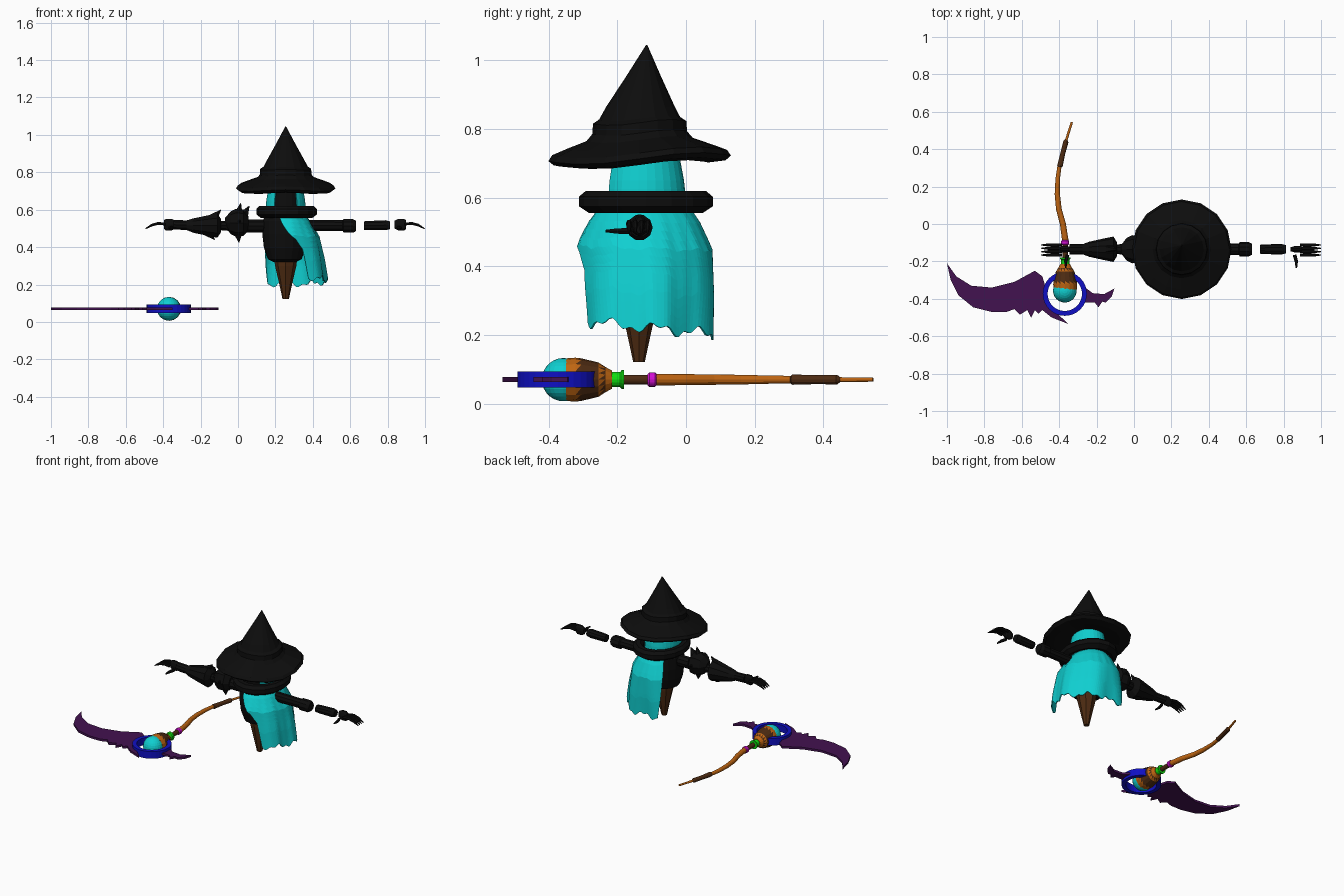
import bpy, bmesh, math
from math import sin, cos, pi, radians
from mathutils import Vector

start_cube = bpy.data.objects.get("Cube")
if start_cube:
    bpy.data.objects.remove(start_cube, do_unlink=True)


def material(name, *rgb):
    mat = bpy.data.materials.new(name)
    mat.use_nodes = True
    mat.diffuse_color = (*rgb, 1)
    mat.node_tree.nodes["Principled BSDF"].inputs["Base Color"].default_value = (*rgb, 1)
    return mat


black = material("black cloth", .004, .004, .004)
cyan = material("cyan", .005, .62, .63)
brown = material("dark brown", .075, .024, .006)
orange = material("orange wood", .52, .13, .006)
blue = material("blue", .005, .005, .55)
green = material("green", .005, .75, .005)
magenta = material("magenta", .65, .005, .65)
purple = material("dark purple", .055, .006, .08)
parts = []


def finish(name, bm, *mats):
    bmesh.ops.recalc_face_normals(bm, faces=bm.faces)
    mesh = bpy.data.meshes.new(name)
    bm.to_mesh(mesh)
    bm.free()
    for mat in mats:
        mesh.materials.append(mat)
    obj = bpy.data.objects.new(name, mesh)
    bpy.context.collection.objects.link(obj)
    parts.append(obj)
    return obj


def tube(name, path, mats, sides=12, axis=None, squash=1, bands=None, loop=False):
    """Rings of given (x, y, z, radius) joined up; bands give a material per step."""
    bm = bmesh.new()
    rings = []
    for i, (x, y, z, r) in enumerate(path):
        before, after = path[max(i - 1, 0)], path[min(i + 1, len(path) - 1)]
        along = Vector(axis) if axis else Vector(after[:3]) - Vector(before[:3])
        turn = along.to_track_quat('Z', 'Y')
        rings.append([bm.verts.new(Vector((x, y, z)) + turn @ Vector(
            (r * squash * cos(2 * pi * k / sides), r * sin(2 * pi * k / sides), 0)))
            for k in range(sides)])
    steps = list(zip(rings, rings[1:] + rings[:1]))
    for i, (a, b) in enumerate(steps if loop else steps[:-1]):
        for k in range(sides):
            n = (k + 1) % sides
            band = bands[i] if bands else 0
            if band == "saw":
                bm.faces.new((a[k], a[n], b[k])).material_index = 0
                bm.faces.new((a[n], b[n], b[k])).material_index = 1
            else:
                bm.faces.new((a[k], a[n], b[n], b[k])).material_index = band
    if not loop:
        bm.faces.new(rings[0])
        bm.faces.new(rings[-1]).material_index = bands[-1] if bands else 0
    return finish(name, bm, *mats)


def lathe(name, x, y, profile, mat, sides=16, squash=1, loop=False):
    return tube(name, [(x, y, z, r) for r, z in profile], [mat], sides, (0, 0, 1), squash, None, loop)


def sheet(name, point, columns, rows, mat):
    """Thin cloth from a function of two values from 0 to 1."""
    bm = bmesh.new()
    grid = [[bm.verts.new(point(i / columns, j / rows)) for i in range(columns + 1)]
            for j in range(rows + 1)]
    for low, high in zip(grid, grid[1:]):
        for i in range(columns):
            bm.faces.new((low[i], low[i + 1], high[i + 1], high[i]))
    obj = finish(name, bm, mat)
    solid = obj.modifiers.new("thickness", 'SOLIDIFY')
    solid.thickness = .006
    return obj


def blend(table, t):
    for (t0, v0), (t1, v1) in zip(table, table[1:]):
        if t <= t1:
            return v0 + (v1 - v0) * (t - t0) / (t1 - t0)
    return table[-1][1]


CX, CY = .255, -.125

# Pointed hat with a drooping, wavy brim
hat = lathe("hat", CX, CY - .01, [
    (.1, .72), (.2, .697), (.25, .702), (.266, .715), (.255, .732), (.215, .748), (.155, .77),
    (.138, .79), (.136, .82), (.118, .832), (.1, .865), (.05, .955), (.002, 1.045)], black)
for v in hat.data.vertices:
    dx, dy = v.co.x - CX, v.co.y - CY
    if v.co.z < .84:
        reach = math.hypot(dx, dy)
        v.co.z += .06 * dy + .03 * reach * sin(3 * math.atan2(dy, dx))
    else:
        v.co.y += .1 * (v.co.z - .84)

# Shadowed face inside an open hood
lathe("face", CX, CY, [(.08, .5), (.088, .62), (.085, .7), (.06, .78)], black)


def hood_point(u, t):
    a = radians(-55 + 290 * u)
    r = blend([(0, 1), (.35, .98), (.7, .85), (.9, .55), (1, .2)], t)
    return CX + .108 * r * cos(a), CY + .124 * r * sin(a), .55 + .25 * t


sheet("hood", hood_point, 24, 10, cyan)

# Chunky neck ring
lathe("collar", CX + .005, CY + .008, [
    (.165, .555), (.195, .575), (.195, .603), (.175, .62), (.145, .62), (.125, .6), (.125, .57)],
    black, 16, .83, True)

# Torso and tapering tail
lathe("torso", CX - .005, CY - .01, [
    (.06, .32), (.09, .335), (.112, .4), (.12, .47), (.118, .54), (.1, .58)], black)
lathe("tail", CX, CY - .012, [(.062, .34), (.057, .3), (.036, .21), (.017, .122)], brown, 8)


# Cape open at the front, draped over the left side and the back
def cape_point(u, t):
    first = blend([(0, -112), (.55, -62), (1, -56)], t)
    last = blend([(0, 135), (1, 115)], t)
    a = radians(first + (last - first) * u)
    r = blend([(0, .12), (.1, .155), (.35, .2), (.7, .207), (1, .205)], t)
    r *= 1 + .04 * t * sin(7 * a)
    hem = .222 - .02 * sin(a) + .012 * sin(9 * a) + .008 * sin(23 * a)
    wide = .8 + .28 * t
    return CX + wide * r * cos(a), CY + .005 + r * sin(a), .58 + (hem - .58) * t


sheet("cape", cape_point, 60, 14, cyan)


# Arms and hands along x
def limb(name, stations, squash=1, sides=10):
    tube(name, [(x, -.135, z, r) for x, z, r in stations], [black], sides, (1, 0, 0), squash)


def hand(name, wrist, side):
    limb(name + "_palm", [(wrist + side * d, .52, r) for d, r in
                          ((0, .022), (.02, .033), (.05, .033), (.06, .025))], .5)
    for k in range(4):
        y = -.112 - .018 * k
        tube(f"{name}_finger_{k + 1}", [
            (wrist + side * d, y, z, r) for d, z, r in
            ((.05, .522, .008), (.09, .527, .009), (.125, .518, .008), (.16, .498, .003))], [black], 6)
    tube(name + "_thumb", [(wrist + side * d, y, .503, r) for d, y, r in
                           ((.02, -.165, .01), (.03, -.2, .009), (.03, -.235, .004))], [black], 6)


limb("left_upper_arm", [(.33, .515, .032), (.56, .515, .03), (.565, .513, .038),
                        (.615, .513, .038), (.632, .513, .028)])
limb("left_forearm", [(.675, .515, .024), (.7, .515, .026), (.79, .517, .028), (.812, .517, .022)])
hand("left_hand", .838, 1)
limb("right_upper_arm", [(.18, .513, .036), (.04, .513, .036), (-.1, .515, .025)])
limb("right_shoulder_guard", [(.055, .525, .04), (.03, .53, .07), (-.01, .53, .075),
                              (-.04, .53, .06), (-.07, .535, .02)], 1, 8)
limb("right_gauntlet", [(-.09, .515, .035), (-.11, .515, .068), (-.15, .515, .06),
                        (-.24, .515, .04), (-.275, .517, .027), (-.345, .52, .027)])
hand("right_hand", -.335, -1)

# Spikes on the armour
for i, (base, tip) in enumerate([
        ((.0, -.135, .57), (.015, -.135, .635)), ((.03, -.135, .57), (.06, -.135, .62)),
        ((.0, -.135, .48), (.005, -.135, .425)), ((-.14, -.135, .55), (-.09, -.135, .6)),
        ((-.16, -.135, .48), (-.125, -.135, .44)), ((.0, -.17, .53), (.01, -.215, .54)),
        ((.0, -.1, .53), (.01, -.055, .54))]):
    tube(f"armour_spike_{i + 1}", [(*base, .03), (*tip, .002)], [black], 6)

# Scythe head: orb, blue hoop and cup
SX, SZ = -.37, .07
bm = bmesh.new()
bmesh.ops.create_uvsphere(bm, u_segments=24, v_segments=14, radius=.063)
bmesh.ops.translate(bm, vec=(SX, -.357, SZ), verts=bm.verts)
finish("orb", bm, cyan)
lathe("hoop", SX, -.373, [(.118, .047), (.118, .094), (.092, .094), (.092, .047)], blue, 32, 1, True)


def along_shaft(name, stations, mats, bands=None, sides=16):
    tube(name, [(SX + .002, y, SZ, r) for y, r in stations], mats, sides, (0, 1, 0), 1, bands)


along_shaft("orb_cup", [(-.35, .062), (-.322, .064), (-.305, .062), (-.255, .05), (-.235, .037),
                        (-.215, .026)], [orange, brown], [0, "saw", 1, "saw", 0])
along_shaft("green_neck", [(-.235, .028), (-.215, .022), (-.192, .022), (-.187, .028),
                           (-.18, .028)], [green])
along_shaft("neck_grip", [(-.185, .014), (-.105, .014)], [brown])
along_shaft("magenta_band", [(-.112, .016), (-.107, .021), (-.09, .021), (-.085, .016)], [magenta])

# Bent handle with a dark grip near its end
tube("handle", [(-.367, -.09, SZ, .017), (-.38, 0, SZ, .016), (-.402, .08, SZ, .015),
                (-.41, .16, SZ, .014), (-.408, .24, SZ, .012), (-.399, .305, SZ, .011),
                (-.396, .31, SZ, .015), (-.38, .38, SZ, .013), (-.364, .44, SZ, .014),
                (-.362, .45, SZ, .007), (-.332, .545, SZ, .006)],
     [orange, brown], 12, None, 1, [0, 0, 0, 0, 0, 1, 1, 1, 1, 0])


# Flat purple blades, jagged on the cutting edge
def blade(name, outline):
    bm = bmesh.new()
    face = bm.faces.new([bm.verts.new((x, y, SZ - .007)) for x, y in outline])
    top = bmesh.ops.extrude_face_region(bm, geom=[face])
    bmesh.ops.translate(bm, vec=(0, 0, .014),
                        verts=[v for v in top["geom"] if isinstance(v, bmesh.types.BMVert)])
    finish(name, bm, purple)


blade("main_blade", [
    (-1, -.21), (-.95, -.28), (-.87, -.33), (-.76, -.34), (-.64, -.31), (-.53, -.25), (-.49, -.28),
    (-.475, -.33), (-.47, -.42), (-.42, -.47), (-.35, -.535), (-.44, -.5), (-.49, -.46),
    (-.51, -.48), (-.53, -.46), (-.55, -.5), (-.57, -.46), (-.61, -.485), (-.64, -.455),
    (-.68, -.47), (-.76, -.47), (-.86, -.445), (-.94, -.38), (-.98, -.3)])
blade("small_blade", [
    (-.26, -.34), (-.22, -.37), (-.16, -.375), (-.105, -.345), (-.12, -.39), (-.15, -.42),
    (-.17, -.415), (-.19, -.445), (-.21, -.42), (-.265, -.42)])

# Smooth shading with sharp creases kept
for obj in bpy.context.view_layer.objects:
    obj.select_set(obj in parts)
bpy.context.view_layer.objects.active = parts[0]
bpy.ops.object.shade_smooth_by_angle(angle=radians(35))
